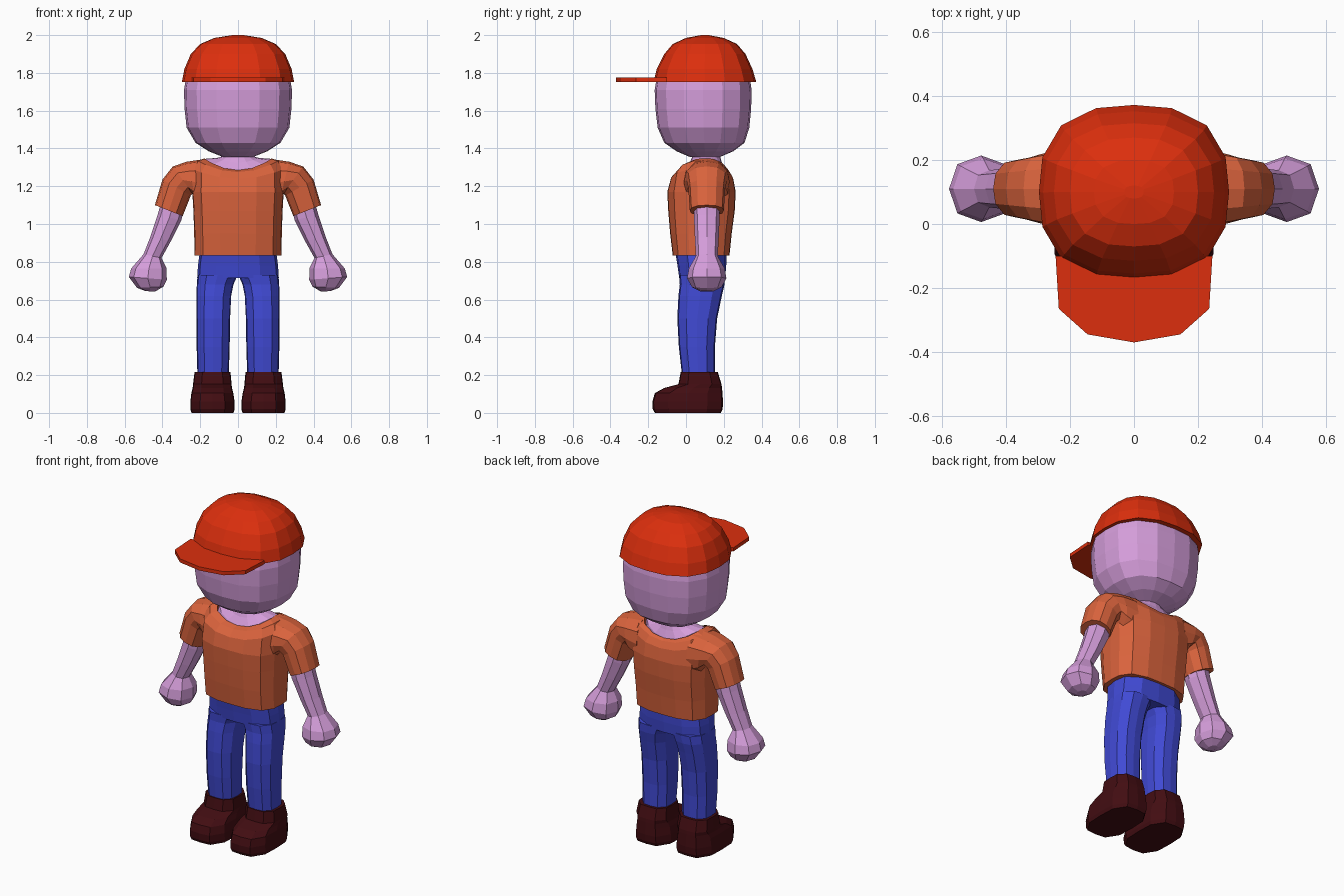
import bpy, bmesh, math
from mathutils import Vector


def material(name, rgb):
    m = bpy.data.materials.new(name)
    m.diffuse_color = (*rgb, 1)
    return m


RED = material("cap red", (0.72, 0.028, 0.004))
SKIN = material("lilac skin", (0.67, 0.34, 0.71))
ORANGE = material("shirt orange", (0.70, 0.125, 0.046))
BLUE = material("trouser blue", (0.052, 0.068, 0.66))
BROWN = material("shoe brown", (0.055, 0.004, 0.006))


def make(name, bm, mat, mirror=False):
    bmesh.ops.recalc_face_normals(bm, faces=bm.faces)
    me = bpy.data.meshes.new(name)
    bm.to_mesh(me)
    bm.free()
    me.materials.append(mat)
    ob = bpy.data.objects.new(name, me)
    bpy.context.collection.objects.link(ob)
    if mirror:
        ob.modifiers.new("mirror", 'MIRROR').use_mirror_merge = False
    return ob


def ring(c, a, b, n, p):
    """Superellipse loop around c with half axes a and b."""
    pts = []
    for i in range(n):
        t = 2 * math.pi * i / n
        cs, sn = math.cos(t), math.sin(t)
        r = (abs(cs) ** p + abs(sn) ** p) ** (-1 / p)
        pts.append(c + a * (r * cs) + b * (r * sn))
    return pts


def loft(name, loops, mat, mirror=False, cap_start=True, cap_end=True):
    bm = bmesh.new()
    vs = [[bm.verts.new(p) for p in loop] for loop in loops]
    n = len(vs[0])
    for lo, hi in zip(vs, vs[1:]):
        for i in range(n):
            j = (i + 1) % n
            bm.faces.new((lo[i], lo[j], hi[j], hi[i]))
    if cap_start:
        bm.faces.new(vs[0])
    if cap_end:
        bm.faces.new(vs[-1])
    return make(name, bm, mat, mirror)


def stack(rows, n, p):
    """Horizontal loops from (z, x0, x1, y0, y1[, side lift])."""
    loops = []
    for z, x0, x1, y0, y1, *lift in rows:
        rx = (x1 - x0) / 2
        c = Vector(((x0 + x1) / 2, (y0 + y1) / 2, z))
        pts = ring(c, Vector((rx, 0, 0)), Vector((0, (y1 - y0) / 2, 0)), n, p)
        if lift:
            for q in pts:
                q.z += lift[0] * ((q.x - c.x) / rx) ** 2
        loops.append(pts)
    return loops


def sym(rows):
    return [(r[0], -r[1], *r[1:]) for r in rows]


def limb(rows, n, p, y=0.11):
    """Tilted loops from (outer x, z, inner x, z, half depth)."""
    loops = []
    for ox, oz, ix, iz, hy in rows:
        o, i = Vector((ox, y, oz)), Vector((ix, y, iz))
        loops.append(ring((o + i) / 2, (o - i) / 2, Vector((0, hy, 0)), n, p))
    return loops


# Head
loft("head", stack(sym([
    (1.355, 0.08, 0.02, 0.18), (1.385, 0.155, -0.05, 0.25),
    (1.43, 0.225, -0.115, 0.31), (1.51, 0.272, -0.15, 0.335),
    (1.61, 0.283, -0.162, 0.345), (1.71, 0.286, -0.166, 0.347),
    (1.80, 0.27, -0.15, 0.335)]), 16, 2.6), SKIN)

# Cap crown and brim
loft("cap_crown", stack(sym([
    (1.752, 0.297, -0.172, 0.372), (1.82, 0.284, -0.155, 0.352),
    (1.90, 0.25, -0.115, 0.315), (1.953, 0.20, -0.07, 0.27),
    (1.985, 0.125, 0.0, 0.20), (2.0, 0.03, 0.08, 0.12)]), 16, 2.6), RED)
half = [(0.245, -0.10), (0.235, -0.265), (0.145, -0.345)]
outline = half + [(0, -0.37)] + [(-x, y) for x, y in reversed(half)]
loft("cap_brim", [[Vector((x, y, z)) for x, y in outline]
                  for z in (1.753, 1.775)], RED)

# Neck flaring into the shoulders
loft("neck", stack(sym([
    (1.25, 0.18, -0.02, 0.21, 0.06), (1.285, 0.175, -0.005, 0.205, 0.06),
    (1.325, 0.11, 0.02, 0.19, 0.025), (1.36, 0.075, 0.035, 0.18),
    (1.40, 0.075, 0.035, 0.18)]), 16, 2.2), SKIN)

# Shirt body and sleeves
loft("shirt_body", stack(sym([
    (0.832, 0.23, -0.07, 0.23), (0.95, 0.232, -0.084, 0.242),
    (1.07, 0.236, -0.094, 0.258), (1.17, 0.242, -0.099, 0.263),
    (1.24, 0.24, -0.08, 0.25, 0.05), (1.275, 0.215, -0.045, 0.228, 0.06),
    (1.285, 0.178, -0.01, 0.21, 0.062)]), 16, 3.2), ORANGE, cap_end=False)
loft("sleeve", limb([
    (0.17, 1.345, 0.16, 1.08, 0.125), (0.27, 1.33, 0.22, 1.12, 0.12),
    (0.345, 1.305, 0.24, 1.16, 0.108), (0.40, 1.235, 0.25, 1.15, 0.098),
    (0.44, 1.10, 0.293, 1.042, 0.09)], 12, 2.4), ORANGE, True)

# Arm with a round fist
loft("arm_and_hand", limb([
    (0.40, 1.14, 0.28, 1.10, 0.07), (0.425, 1.05, 0.30, 1.02, 0.068),
    (0.465, 0.93, 0.355, 0.91, 0.063), (0.50, 0.84, 0.405, 0.82, 0.058),
    (0.565, 0.765, 0.378, 0.765, 0.095), (0.578, 0.72, 0.377, 0.705, 0.104),
    (0.535, 0.662, 0.395, 0.668, 0.078), (0.49, 0.645, 0.44, 0.642, 0.035)],
    8, 2.3), SKIN, True)

# Trousers: hips and legs
loft("trouser_hips", stack(sym([
    (0.715, 0.216, -0.036, 0.207), (0.78, 0.212, -0.045, 0.213),
    (0.87, 0.20, -0.06, 0.216)]), 12, 3.0), BLUE)
loft("trouser_leg", stack([
    (0.17, 0.05, 0.214, -0.018, 0.152), (0.35, 0.044, 0.219, -0.038, 0.153),
    (0.50, 0.042, 0.22, -0.046, 0.165), (0.62, 0.036, 0.22, -0.04, 0.19),
    (0.68, 0.024, 0.218, -0.033, 0.204), (0.73, 0.002, 0.214, -0.036, 0.208)],
    12, 3.0), BLUE, True)

# Shoes with an ankle shaft and a low toe
loft("shoe", stack([
    (0.0, 0.024, 0.246, -0.165, 0.185), (0.02, 0.018, 0.252, -0.176, 0.194),
    (0.06, 0.018, 0.252, -0.178, 0.196), (0.105, 0.025, 0.247, -0.165, 0.193),
    (0.132, 0.032, 0.240, -0.115, 0.191), (0.152, 0.034, 0.238, -0.04, 0.188),
    (0.217, 0.04, 0.230, -0.028, 0.168)], 12, 3.6), BROWN, True)
